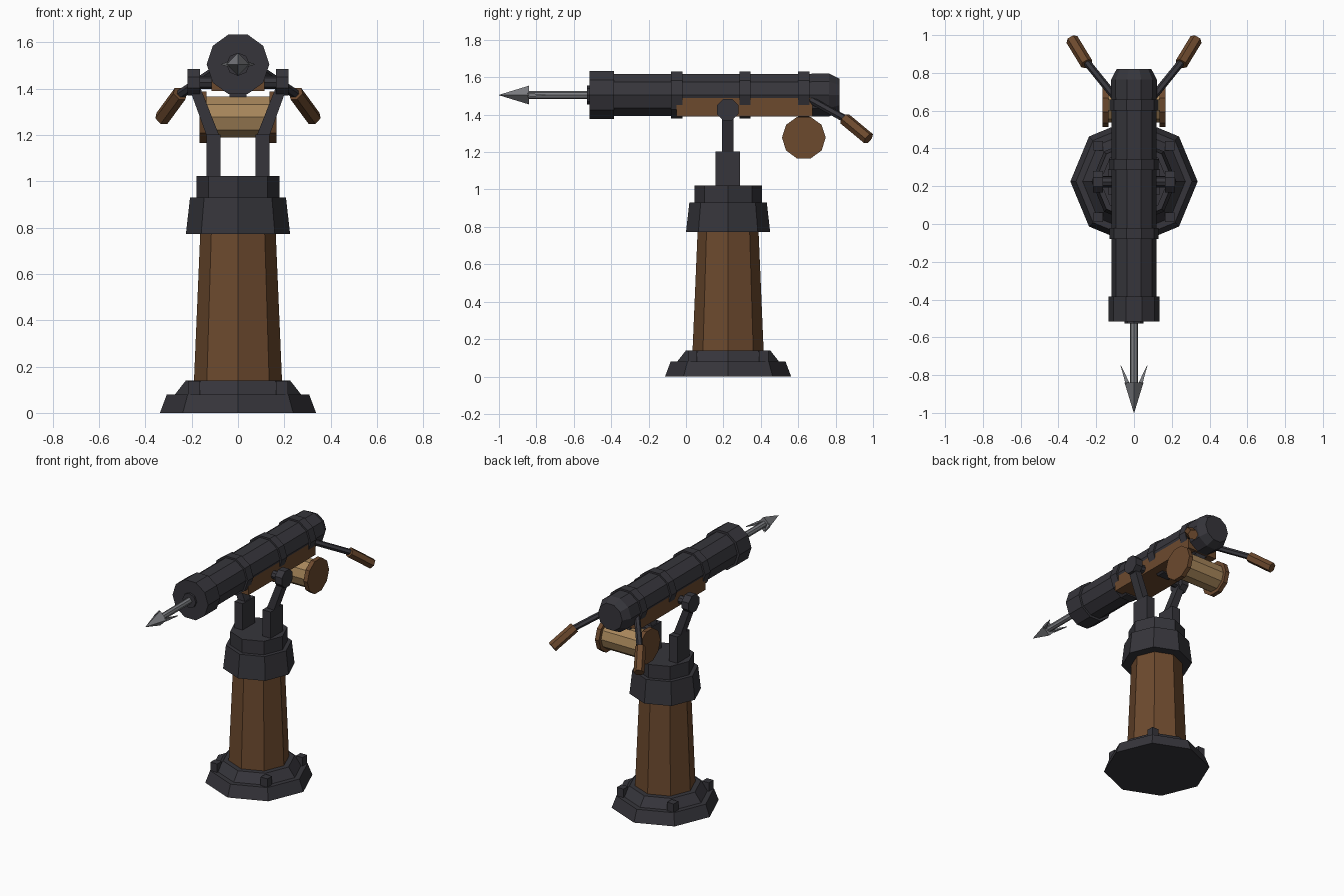
import bpy, bmesh, math
from mathutils import Vector

if "Cube" in bpy.data.objects:
    bpy.data.objects.remove(bpy.data.objects["Cube"])


def material(name, rgb):
    m = bpy.data.materials.new(name)
    m.diffuse_color = (*rgb, 1)
    m.use_nodes = True
    m.node_tree.nodes["Principled BSDF"].inputs["Base Color"].default_value = m.diffuse_color
    return m


IRON = material("dark iron", (0.037, 0.036, 0.044))
WOOD = material("brown wood", (0.150, 0.067, 0.027))
ROPE = material("tan rope", (0.390, 0.240, 0.105))
STEEL = material("grey steel", (0.200, 0.205, 0.220))


def finish(name, bm, mat):
    bmesh.ops.recalc_face_normals(bm, faces=bm.faces)
    me = bpy.data.meshes.new(name)
    bm.to_mesh(me)
    bm.free()
    me.materials.append(mat)
    ob = bpy.data.objects.new(name, me)
    bpy.context.collection.objects.link(ob)
    return ob


def lathe(name, mat, origin, axis, profile, n, u=None):
    """Faceted solid: profile is (distance along axis, radius); u points at the first corner."""
    d, o = Vector(axis).normalized(), Vector(origin)
    u = Vector(u) if u else d.cross(Vector((0, 0, 1))).normalized()
    v = d.cross(u)
    bm = bmesh.new()
    rings = []
    for t, r in profile:
        angles = [2 * math.pi * i / n for i in range(n)]
        rings.append([bm.verts.new(o + d * t + r * (math.cos(a) * u + math.sin(a) * v))
                      for a in angles])
    for a, b in zip(rings, rings[1:]):
        for i in range(n):
            j = (i + 1) % n
            bm.faces.new((a[i], a[j], b[j], b[i]))
    bm.faces.new(rings[0])
    bm.faces.new(rings[-1])
    return finish(name, bm, mat)


def rod(name, mat, p, q, r, n):
    p, q = Vector(p), Vector(q)
    return lathe(name, mat, p, q - p, [(0, r), ((q - p).length, r)], n)


def loft(name, mat, a, b):
    """Four-sided solid between two quads."""
    bm = bmesh.new()
    a = [bm.verts.new(p) for p in a]
    b = [bm.verts.new(p) for p in b]
    bm.faces.new(a)
    bm.faces.new(b)
    for i in range(4):
        j = (i + 1) % 4
        bm.faces.new((a[i], a[j], b[j], b[i]))
    return finish(name, bm, mat)


def quad(x0, x1, y0, y1, z):
    return [(x0, y0, z), (x1, y0, z), (x1, y1, z), (x0, y1, z)]


def box(name, mat, x0, x1, y0, y1, z0, z1):
    return loft(name, mat, quad(x0, x1, y0, y1, z0), quad(x0, x1, y0, y1, z1))


PY, BZ = 0.225, 1.505          # pedestal centre and barrel height
X, Y, Z = (1, 0, 0), (0, 1, 0), (0, 0, 1)

# Pedestal
ped = (0, PY, 0)
lathe("base_plinth", IRON, ped, Z, [(0, .337), (.08, .307), (.08, .272), (.14, .225)], 8, X)
lathe("wood_column", WOOD, ped, Z, [(.14, .19), (.775, .163)], 8, X)
lathe("collar", IRON, ped, Z, [(.772, .225), (.93, .207), (.93, .18), (1.022, .18)], 8, X)
for sx in (-1, 1):
    for sy in (-1, 1):
        cx, cy = sx * .19, PY + sy * .19
        box("base_bolt", IRON, cx - .025, cx + .025, cy - .025, cy + .025, .07, .138)

# Swivel fork
for s in (-1, 1):
    box("fork_post", IRON, s * .075, s * .137, .157, .29, 1.01, 1.202)
    loft("fork_arm", IRON, quad(s * .08, s * .135, .193, .253, 1.195),
         quad(s * .165, s * .213, .193, .253, 1.41))
    lathe("pivot_knob", IRON, (s * .164, .223, 1.427), (s, 0, 0), [(0, .062), (.053, .062)], 8,
          (0, math.cos(math.pi / 8), math.sin(math.pi / 8)))
    rod("pivot_axle", IRON, (s * .08, .223, 1.427), (s * .17, .223, 1.427), .028, 8)

# Barrel, with muzzle, bands and tapered breech
lathe("barrel", IRON, (0, 0, BZ), Y, [(-.4, .119), (.68, .119)], 10, X)
lathe("muzzle", IRON, (0, 0, BZ), Y, [(-.515, .135), (-.385, .135)], 10, X)
lathe("breech_cap", IRON, (0, 0, BZ), Y, [(.67, .121), (.765, .121), (.82, .092)], 10, X)
for y in (-.05, .315, .63):
    lathe("barrel_band", IRON, (0, y, BZ), Y, [(-.03, .131), (.03, .131)], 10, X)
lathe("bore_ring", IRON, (0, 0, BZ), Y, [(-.528, .05), (-.51, .05)], 8, X)

# Wooden stock
box("stock", WOOD, -.114, .114, -.05, .675, 1.39, 1.49)

# Rope spool
spool = (0, .63, 1.277)
lathe("rope_drum", ROPE, spool, X, [(-.14, .093), (.14, .093)], 10, Y)
for s in (-1, 1):
    lathe("spool_disc", WOOD, spool, (s, 0, 0), [(.136, .117), (.166, .117)], 10, Y)
box("spool_strut", IRON, -.037, .037, .6, .66, 1.35, 1.40)

# Handles
for s in (-1, 1):
    rod("handle_rod", IRON, (s * .095, .665, 1.48), (s * .26, .868, 1.368), .02, 6)
    rod("handle_grip", WOOD, (s * .25, .848, 1.378), (s * .328, .976, 1.272), .034, 6)

# Harpoon
rod("harpoon_shaft", STEEL, (0, -.5, BZ), (0, -.85, BZ), .021, 8)
lathe("harpoon_head", STEEL, (0, 0, BZ), Y, [(-1.0, .001), (-.84, .05)], 4, X)
for s in (-1, 1):
    loft("harpoon_barb", STEEL,
         [(s * .015, -.86, BZ - .01), (s * .045, -.845, BZ - .01),
          (s * .045, -.845, BZ + .01), (s * .015, -.86, BZ + .01)],
         [(s * .068, -.75, BZ - .002), (s * .071, -.75, BZ - .002),
          (s * .071, -.75, BZ + .002), (s * .068, -.75, BZ + .002)])
